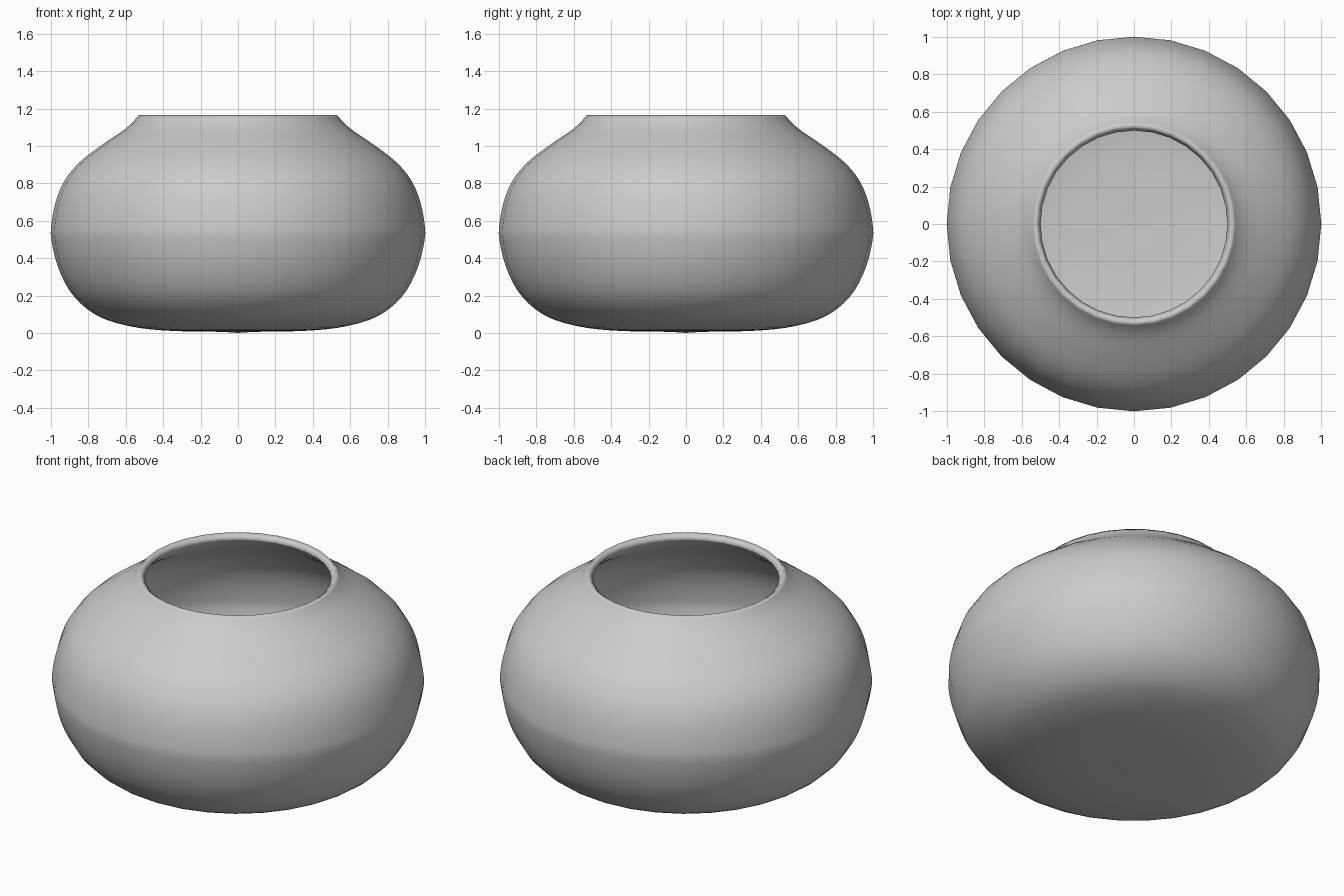
import bpy, bmesh, math
from mathutils import Vector

if "Cube" in bpy.data.objects:
    bpy.data.objects.remove(bpy.data.objects["Cube"])

SIDES = 32
STEPS = 3
WALL = 0.04

# Outer profile (radius, height) from the base centre up to the rim
keys = [(0.08, 0.006), (0.33, 0.01), (0.53, 0.027), (0.70, 0.069), (0.81, 0.13),
        (0.90, 0.225), (0.965, 0.36), (0.998, 0.50), (0.998, 0.58), (0.975, 0.70),
        (0.93, 0.81), (0.85, 0.91), (0.735, 1.0), (0.625, 1.075),
        (0.57, 1.12), (0.53, 1.165)]


def smooth_profile(points, steps):
    """Catmull-Rom curve through the points."""
    p = [Vector(k) for k in points]
    p = [2 * p[0] - p[1]] + p + [2 * p[-1] - p[-2]]
    out = []
    for a, b, c, d in zip(p, p[1:], p[2:], p[3:]):
        for i in range(steps):
            t = i / steps
            out.append(0.5 * (2 * b + (c - a) * t + (2 * a - 5 * b + 4 * c - d) * t * t
                              + (3 * b - a - 3 * c + d) * t ** 3))
    return out + [p[-2]]


# Turn the profile into a closed-bottom bowl
bm = bmesh.new()
pole = bm.verts.new((0, 0, 0))
rings = []
for r, z in smooth_profile(keys, STEPS):
    rings.append([bm.verts.new((r * math.cos(2 * math.pi * i / SIDES),
                                r * math.sin(2 * math.pi * i / SIDES), z))
                  for i in range(SIDES)])
for i in range(SIDES):
    j = (i + 1) % SIDES
    bm.faces.new((pole, rings[0][j], rings[0][i]))
    for lo, hi in zip(rings, rings[1:]):
        bm.faces.new((lo[i], lo[j], hi[j], hi[i]))
for f in bm.faces:
    f.smooth = True

mesh = bpy.data.meshes.new("pot")
bm.to_mesh(mesh)
bm.free()
pot = bpy.data.objects.new("pot", mesh)
bpy.context.collection.objects.link(pot)

# Wall thickness, grown inwards
shell = pot.modifiers.new("wall", 'SOLIDIFY')
shell.thickness = WALL
shell.offset = -1
